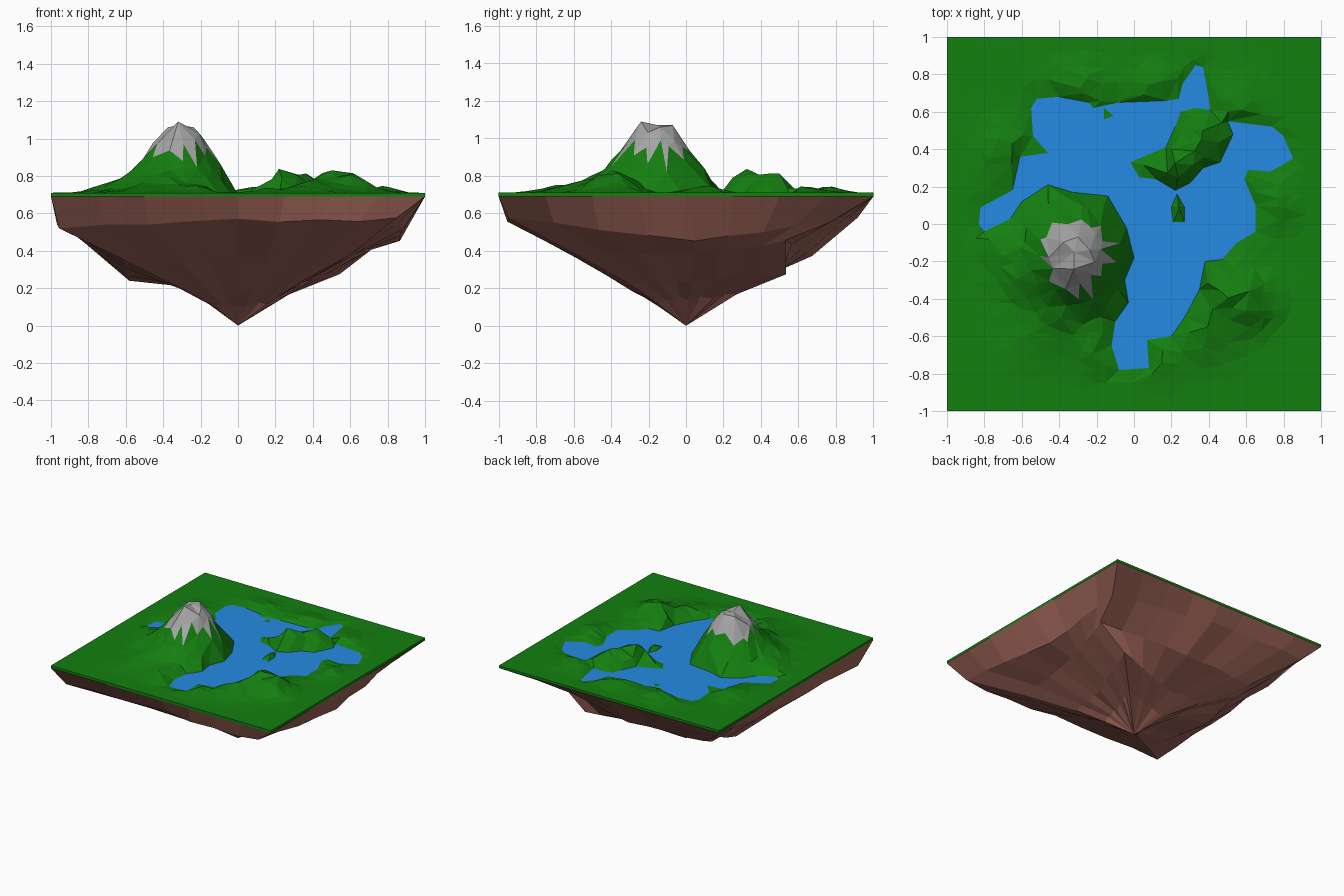
import bpy, bmesh, math, random
from mathutils import Vector
from mathutils.geometry import delaunay_2d_cdt, intersect_point_line

if "Cube" in bpy.data.objects:
    bpy.data.objects.remove(bpy.data.objects["Cube"])

random.seed(4)
GROUND, WATER, SLAB = 0.71, 0.70, 0.69


def material(name, rgb):
    m = bpy.data.materials.new(name)
    m.diffuse_color = (*rgb, 1)
    m.use_nodes = True
    m.node_tree.nodes["Principled BSDF"].inputs["Base Color"].default_value = m.diffuse_color
    return m


def add_object(name, verts, faces, mat):
    me = bpy.data.meshes.new(name)
    me.from_pydata(verts, [], faces)
    bm = bmesh.new()
    bm.from_mesh(me)
    loose = [v for v in bm.verts if not v.link_faces]
    bmesh.ops.delete(bm, geom=loose, context='VERTS')
    bm.to_mesh(me)
    bm.free()
    ob = bpy.data.objects.new(name, me)
    me.materials.append(mat)
    bpy.context.collection.objects.link(ob)
    return ob


grass = material("grass", (0.007, 0.215, 0.005))
stone = material("stone", (0.38, 0.38, 0.38))
blue = material("water", (0.018, 0.26, 0.76))
earth = material("earth", (0.36, 0.135, 0.105))

# Shoreline of the lake, and two islets standing in it
lake = [(-.55, .62), (-.52, .67), (-.40, .68), (-.24, .65), (-.22, .62), (-.08, .65), (.18, .66),
        (.24, .67), (.26, .75), (.33, .85), (.37, .84), (.41, .61), (.32, .62), (.25, .60),
        (.22, .52), (.17, .41), (-.02, .33), (.03, .25), (.12, .24), (.22, .18), (.30, .22),
        (.37, .30), (.46, .33), (.53, .48), (.50, .55), (.74, .52), (.80, .47), (.85, .35),
        (.73, .28), (.61, .29), (.59, .24), (.65, .10), (.65, -.04), (.55, -.10), (.47, -.19),
        (.38, -.20), (.35, -.35), (.27, -.50), (.20, -.60), (.07, -.62), (.08, -.77),
        (-.08, -.78), (-.12, -.65), (-.10, -.52), (-.03, -.42), (-.05, -.30), (0, -.18),
        (-.04, -.02), (-.14, .15), (-.33, .17), (-.46, .21), (-.60, .12), (-.66, .03),
        (-.80, -.04), (-.83, 0), (-.82, .09), (-.65, .18), (-.61, .36), (-.46, .38), (-.54, .47)]
islets = [[(.21, .01), (.27, .01), (.27, .09), (.23, .16), (.20, .09)],
          [(-.16, .56), (-.11, .58), (-.16, .62)]]
shores = [lake] + islets


def inside(p, poly):
    hit = False
    for (ax, ay), (bx, by) in zip(poly, poly[1:] + poly[:1]):
        if (ay > p[1]) != (by > p[1]) and p[0] < (bx - ax) * (p[1] - ay) / (by - ay) + ax:
            hit = not hit
    return hit


def is_water(p):
    return inside(p, lake) and not any(inside(p, i) for i in islets)


def shore_distance(p):
    best = 9
    for poly in shores:
        for a, b in zip(poly, poly[1:] + poly[:1]):
            q, t = intersect_point_line(p, Vector(a), Vector(b))
            q = Vector(a).lerp(Vector(b), min(1, max(0, t)))
            best = min(best, (p - q.xy).length)
    return best


# Hills: x, y, height, radius
hills = [(-.34, -.42, .10, .16), (-.55, -.25, .10, .15), (-.72, -.08, .045, .11),
         (.25, .33, .15, .11), (.38, .48, .12, .09), (.61, -.42, .12, .12), (.43, -.34, .11, .12),
         (.38, -.58, .06, .15), (-.30, .76, .04, .13), (.10, .74, .04, .12), (-.70, .40, .045, .12),
         (.55, .64, .035, .12), (.76, .10, .04, .11), (.24, .08, .04, .06), (-.3, .05, .05, .12),
         (.15, -.76, .03, .10), (-.20, -.68, .04, .12), (-.5, -.6, .03, .15)]
peak_profile = [(0, .37), (.09, .35), (.17, .21), (.25, .11), (.34, .02), (.5, 0), (9, 0)]


def height(p):
    r = math.hypot(p.x + .31, (p.y + .16) * .92)
    for (r0, h0), (r1, h1) in zip(peak_profile, peak_profile[1:]):
        if r0 <= r <= r1:
            peak = h0 + (h1 - h0) * (r - r0) / (r1 - r0)
            break
    low = sum(h * math.exp(-((p.x - x)**2 + (p.y - y)**2) / (s * s)) for x, y, h, s in hills)
    h = max(peak, low * 0.95) + .25 * min(peak, low)
    fade = min(1, max(0, (.94 - max(abs(p.x), abs(p.y))) / .15))
    steep = min(1, .35 + shore_distance(p) / .10)
    rough = random.uniform(.93, 1.04) if peak > .1 else random.uniform(.82, 1.1)
    return GROUND + h * fade * steep * rough


# Scattered ground points, shoreline constraints and the square border
points, edges = [], []
for poly in shores:
    n = len(points)
    points += [Vector(p) for p in poly]
    edges += [(n + i, n + (i + 1) % len(poly)) for i in range(len(poly))]
shore_count = len(points)
points += [Vector((x, y)) for x in (-1, 1) for y in (-1, 1)]
summit = [Vector((-.32, -.24)), Vector((-.32, -.15)), Vector((-.30, -.07))]
points += summit
step = .075
for i in range(-12, 13):
    for j in range(-12, 13):
        p = Vector((i * step + random.uniform(-.03, .03), j * step + random.uniform(-.03, .03)))
        if is_water(p) or shore_distance(p) < .025 or min((p - s).length for s in summit) < .06:
            continue
        points.append(p)
points.append(Vector((.24, .08)))
co, _, tris, origin, _, _ = delaunay_2d_cdt(points, edges, [], 0, 1e-5)

verts = []
for p, src in zip(co, origin):
    if src and src[0] < shore_count:
        z = WATER
    elif any((p - s).length < .001 for s in summit):
        z = 1.09 if p.y < -.2 else 1.07
    else:
        z = min(height(p), 1.06)
    verts.append((p.x, p.y, z))

# Sort triangles into meadow, bare peak and lake
meadow, peak, pool = [], [], []
for t in tris:
    c = sum((Vector(verts[i]) for i in t), Vector()) / 3
    (pool if is_water(c) else peak if c.z > .92 else meadow).append(t)
add_object("grassy_ground", verts, meadow, grass)
add_object("rocky_peak", verts, peak, stone)
add_object("lake", [(x, y, WATER) for x, y, _ in verts], pool, blue)

# Thin green rim around the ground
corners = [(-1, -1), (1, -1), (1, 1), (-1, 1)]
rim = [(x, y, z) for z in (SLAB, GROUND) for x, y in corners]
add_object("grass_rim", rim, [(i, (i + 1) % 4, 4 + (i + 1) % 4, 4 + i) for i in range(4)], grass)

# Hanging rock: three rings of points, for E, NE, N, NW, W, SW, S, SE
rings = [[(1, 0, SLAB), (1, 1, SLAB), (0, 1, SLAB), (-1, 1, SLAB),
          (-1, 0, SLAB), (-1, -1, SLAB), (0, -1, SLAB), (1, -1, SLAB)],
         [(.87, .05, .45), (.87, .78, .56), (0, .92, .58), (-.91, .90, .59),
          (-.96, 0, .56), (-.96, -.87, .53), (0, -.92, .56), (.87, -.97, .57)],
         [(.66, .05, .39), (.79, .54, .45), (.05, .68, .38), (-.62, .64, .38),
          (-.58, .18, .25), (-.62, -.56, .36), (0, -.54, .33), (.60, -.58, .38)],
         [(.36, .03, .24), (.55, .54, .275), (.05, .38, .25), (-.34, .36, .24),
          (-.30, .08, .20), (-.32, -.30, .21), (0, -.26, .165), (.32, -.30, .21)]]
rings.append([(x * .5, y * .5, z * .6) for x, y, z in rings[3]])
N = 32
rock = []
for k, ring in enumerate(rings):
    for i in range(N):
        a, f = divmod(i * 8 / N, 1)
        a = int(a)
        v = Vector(ring[a]).lerp(Vector(ring[(a + 1) % 8]), f)
        if k:
            s = random.uniform(.975, 1.01)
            v = Vector((v.x * s, v.y * s, v.z + random.uniform(-.012, .012)))
        rock.append(v)
tip = len(rock)
rock.append((0, 0, 0))
faces = []
last = len(rings) - 1
for i in range(N):
    j = (i + 1) % N
    faces += [(k * N + i, (k + 1) * N + i, (k + 1) * N + j, k * N + j) for k in range(last)]
    faces.append((last * N + i, tip, last * N + j))
add_object("hanging_rock", rock, faces, earth)
